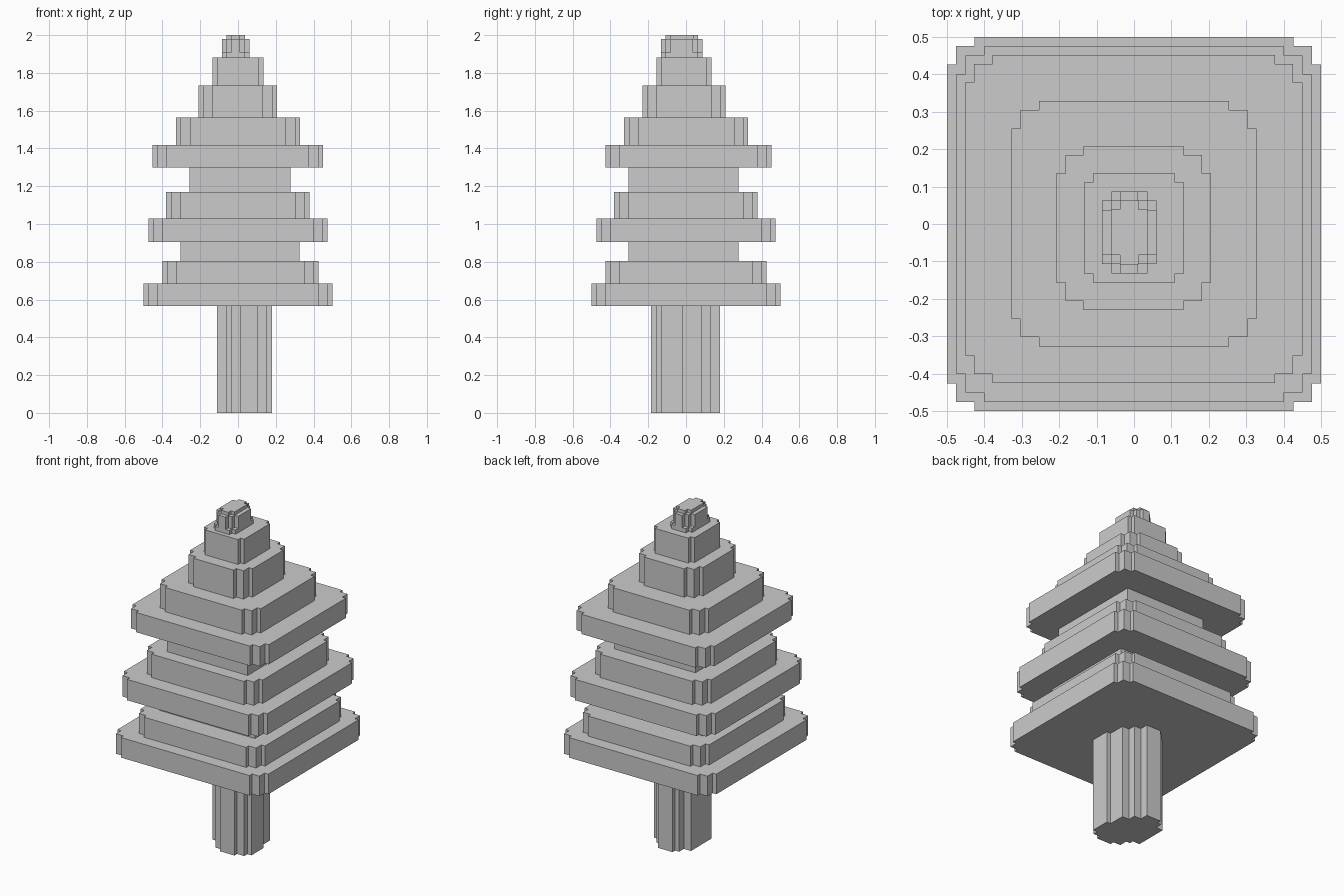
import bpy, bmesh

if "Cube" in bpy.data.objects:
    bpy.data.objects.remove(bpy.data.objects["Cube"])

S = 0.0245  # size of one block step


def prism(name, outline, z0, z1):
    """Extrude a closed outline upward from z0 to z1."""
    bm = bmesh.new()
    face = bm.faces.new([bm.verts.new((x, y, z0)) for x, y in outline])
    ext = bmesh.ops.extrude_face_region(bm, geom=[face])
    for v in ext["geom"]:
        if isinstance(v, bmesh.types.BMVert):
            v.co.z = z1
    bmesh.ops.recalc_face_normals(bm, faces=bm.faces)
    me = bpy.data.meshes.new(name)
    bm.to_mesh(me)
    bm.free()
    ob = bpy.data.objects.new(name, me)
    bpy.context.collection.objects.link(ob)
    return ob


def stepped(x0, x1, y0, y1, corner):
    """Rectangle whose corners are cut by a staircase of (dx, dy) insets."""
    fwd, rev = corner, corner[::-1]
    pts = [(x1 - a, y0 + b) for a, b in rev]
    pts += [(x1 - a, y1 - b) for a, b in fwd]
    pts += [(x0 + a, y1 - b) for a, b in rev]
    pts += [(x0 + a, y0 + b) for a, b in fwd]
    return pts


# Corner styles, listed from the side edge to the end edge
SQUARE = [(0, 0)]
ONE = [(0, S), (S, S), (S, 0)]
TWO = [(0, 3 * S), (S, 3 * S), (S, S), (3 * S, S), (3 * S, 0)]
TIP = [(0, 2 * S), (S, 2 * S), (S, S), (2 * S, S), (2 * S, 0)]

# Foliage: name, x range, y range, z range, corner style
layers = [
    ("lower_branches", -.5, .5, -.5, .5, .565, .685, TWO),
    ("lower_shoulder", -.40, .425, -.425, .425, .685, .805, TWO),
    ("lower_neck", -.305, .325, -.305, .278, .805, .905, SQUARE),
    ("middle_branches", -.475, .475, -.475, .475, .905, 1.03, TWO),
    ("middle_shoulder", -.38, .378, -.38, .378, 1.03, 1.17, TWO),
    ("middle_neck", -.257, .278, -.305, .278, 1.17, 1.30, SQUARE),
    ("upper_branches", -.452, .45, -.425, .452, 1.30, 1.418, TWO),
    ("upper_shoulder", -.328, .328, -.327, .329, 1.418, 1.563, TWO),
    ("upper_cone", -.208, .206, -.23, .209, 1.563, 1.733, TWO),
    ("top_cone", -.134, .134, -.157, .135, 1.733, 1.882, ONE),
    ("tip_base", -.085, .06, -.132, .087, 1.882, 1.907, ONE),
    ("tip_middle", -.085, .06, -.132, .087, 1.907, 1.98, TIP),
    ("tip_cap", -.062, .036, -.108, .063, 1.98, 2.0, ONE),
]
for name, x0, x1, y0, y1, z0, z1, corner in layers:
    prism(name, stepped(x0, x1, y0, y1, corner), z0, z1)

# Fluted, slightly off-centre trunk
trunk = [(-.11, -.085), (-.063, -.085), (-.063, -.11), (-.037, -.11),
         (-.037, -.16), (.011, -.16), (.011, -.185), (.106, -.185),
         (.106, -.16), (.153, -.16), (.153, -.13), (.18, -.13),
         (.18, -.015), (.153, -.015), (.153, .085), (.106, .085),
         (.106, .13), (.06, .13), (.06, .18), (-.037, .18),
         (-.037, .155), (-.063, .155), (-.063, .11), (-.11, .11)]
prism("trunk", trunk, 0, .565)
